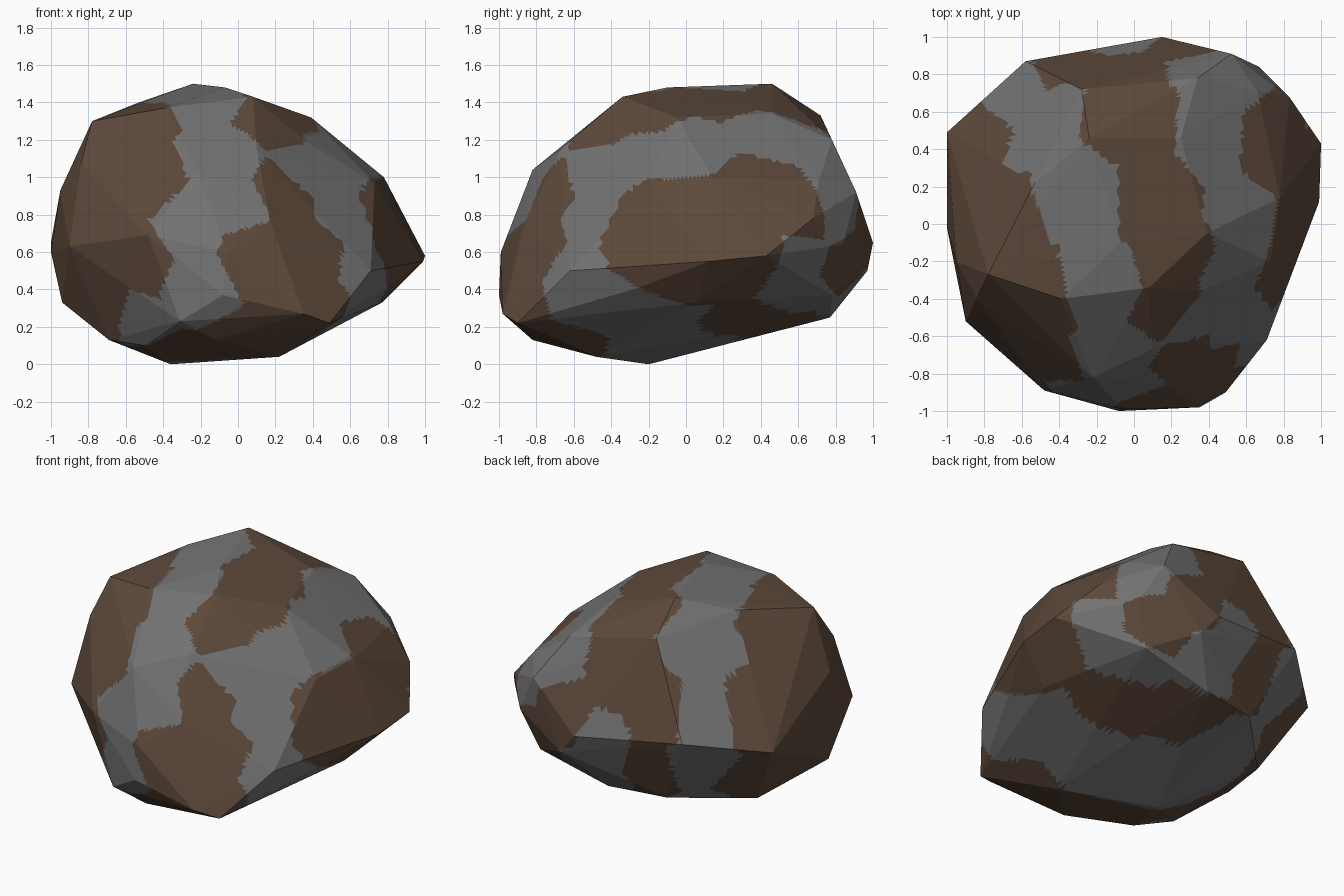
import bpy, bmesh
from mathutils import Vector

# Corner points of the faceted boulder, in loose horizontal tiers
CORNERS = [
    # crown
    (-.24, .46, 1.5), (-.07, -.1, 1.48), (.08, -.34, 1.43), (.39, -.05, 1.32),
    (.25, .46, 1.34), (-.28, .72, 1.33), (-.39, -.4, 1.37), (-.53, .22, 1.4),
    (-.78, -.27, 1.3),
    # shoulder
    (-.22, -.82, 1.04), (.1, -.67, 1.15), (.35, -.36, 1.2), (.78, .14, 1.0),
    (.66, .71, .98), (.34, .78, 1.2), (-.5, .75, 1.0), (.73, -.2, .97),
    (-.84, -.4, 1.07),
    # waist
    (-.48, -.89, .69), (-.9, -.52, .63), (-.95, -.2, .93), (-1, -.02, .6),
    (-1, .49, .65), (-.06, -.99, .6), (-.08, -1, .37), (.17, -.86, .77),
    (.35, -.98, .27), (.71, -.62, .5), (1, .43, .58), (.99, .12, .55),
    (.83, .68, .78), (.52, .91, .92), (.15, 1, .65), (.8, -.25, .41),
    (-.58, .87, .74), (.67, .84, .64), (.27, .97, .5),
    # underside
    (-.36, -.2, 0), (.22, -.48, .04), (-.31, -.91, .23), (-.69, -.44, .13),
    (-.94, -.2, .33), (.49, -.9, .22), (.05, .77, .25), (-.35, .7, .25),
    (.77, .05, .33), (-.12, -.82, .13), (-.5, -.6, .1), (-.75, .3, .2),
    (.56, .78, .37),
]

# Centres of the colour patches: each facet takes the colour of the nearest one
GREY = [
    # middle stripe, from the back left over the crown and down the front
    (-.67, .76, .9), (-.6, .75, .55), (-.55, .58, 1.33), (-.3, .15, 1.45),
    (-.2, -.35, 1.4), (-.08, -.72, 1.12), (.0, -.87, .85), (-.27, -.92, .72),
    (-.25, -.96, .42), (-.52, -.72, .2),
    # right shoulder and back
    (.45, .45, 1.25), (.58, .05, 1.15), (.48, -.3, 1.08), (.32, -.5, 1.04),
    (.55, -.52, .8), (.64, -.66, .5), (.45, .83, 1.05), (.65, .8, .85),
    (-.05, .97, .6),
    # underside
    (.62, -.55, .32), (.65, -.2, .31), (.3, -.15, .12), (-.1, 0, .04),
    (-.4, .4, .15), (.55, .65, .34), (.1, .88, .38), (.85, .62, .5),
]
BROWN = [
    # left side
    (-.7, -.55, 1.0), (-.5, -.72, .97), (-.52, -.4, 1.33), (-.72, 0, 1.33),
    (-.9, .48, .9), (-.95, .1, .8), (-.92, -.3, .5), (-.5, -.87, .55),
    (-.75, -.6, .35), (-.82, .4, .4),
    # stripe over the crown
    (0, .55, 1.42), (.13, .15, 1.43), (.24, -.2, 1.36), (.21, -.44, 1.27),
    # front
    (.24, -.72, .9), (.1, -.93, .6), (.45, -.75, .58), (.45, -.85, .35),
    (0, -.75, .12), (.35, -.7, .13), (-.33, -.62, .08),
    # back
    (-.1, .85, 1.08), (-.38, .9, .9), (.3, .96, .75), (-.3, .85, .52),
    # right side and underside
    (.8, -.25, .75), (.85, .05, .8), (.74, .38, 1.0), (.8, .62, .85),
    (.95, .35, .55), (.87, -.1, .47), (.55, .85, .52), (.4, .35, .22),
    (.05, .55, .2),
]
PATCHES = [(Vector(p), 0) for p in GREY] + [(Vector(p), 1) for p in BROWN]


def make_material(name, rgb):
    mat = bpy.data.materials.new(name)
    mat.diffuse_color = (*rgb, 1)
    return mat


# Shrink-wrap the corners into a faceted solid
bm = bmesh.new()
for corner in CORNERS:
    bm.verts.new(corner)
bmesh.ops.convex_hull(bm, input=bm.verts)
loose = [v for v in bm.verts if not v.link_faces]
bmesh.ops.delete(bm, geom=loose, context='VERTS')

# Split every flat facet so the mineral patches get clean outlines
bmesh.ops.subdivide_edges(bm, edges=bm.edges[:], cuts=15, use_grid_fill=True)
bmesh.ops.recalc_face_normals(bm, faces=bm.faces[:])

# Grey and brown mineral patches
for face in bm.faces:
    centre = face.calc_center_median()
    face.material_index = min(PATCHES, key=lambda p: (p[0] - centre).length)[1]
    face.smooth = False

mesh = bpy.data.meshes.new("boulder")
bm.to_mesh(mesh)
bm.free()
mesh.materials.append(make_material("stone grey", (.17, .17, .17)))
mesh.materials.append(make_material("earth brown", (.11, .066, .043)))
bpy.context.collection.objects.link(bpy.data.objects.new("boulder", mesh))
